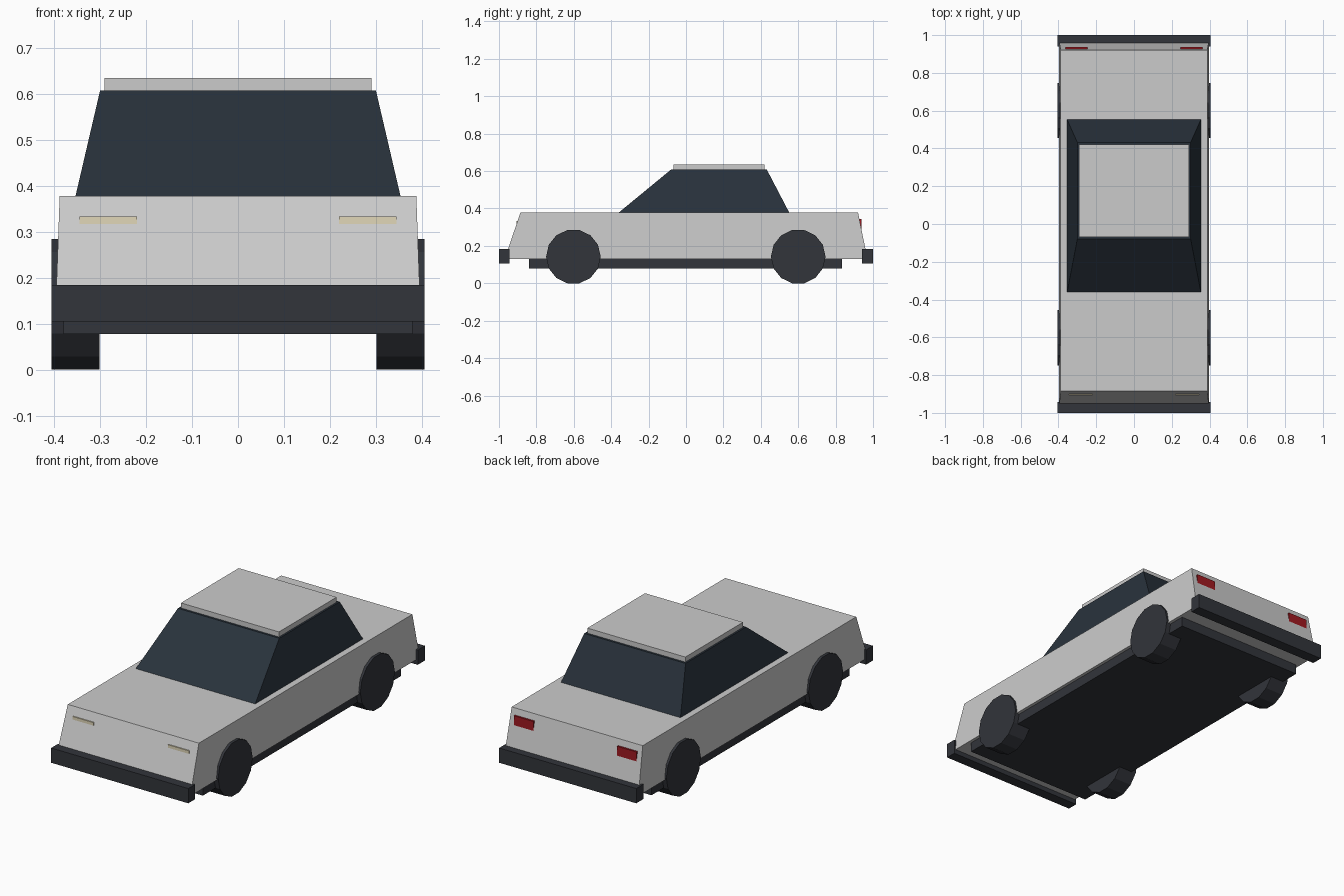
import bpy, math

if "Cube" in bpy.data.objects:
    bpy.data.objects.remove(bpy.data.objects["Cube"])


def material(name, rgb):
    m = bpy.data.materials.new(name)
    m.diffuse_color = (*rgb, 1)
    m.use_nodes = True
    m.node_tree.nodes["Principled BSDF"].inputs["Base Color"].default_value = m.diffuse_color
    return m


GLASS = material("dark_glass", (0.022, 0.032, 0.045))
TRIM = material("dark_trim", (0.032, 0.035, 0.043))
RED = material("red_lens", (0.35, 0.01, 0.015))
CREAM = material("cream_lens", (0.75, 0.68, 0.48))


def tapered_box(name, bottom, top, mat=None):
    """Each end is (half width, front y, back y, z)."""
    verts = []
    for w, y0, y1, z in (bottom, top):
        verts += [(-w, y0, z), (w, y0, z), (w, y1, z), (-w, y1, z)]
    faces = [(3, 2, 1, 0), (4, 5, 6, 7)]
    faces += [(i, (i + 1) % 4, (i + 1) % 4 + 4, i + 4) for i in range(4)]
    mesh = bpy.data.meshes.new(name)
    mesh.from_pydata(verts, [], faces)
    if mat:
        mesh.materials.append(mat)
    obj = bpy.data.objects.new(name, mesh)
    bpy.context.collection.objects.link(obj)
    return obj


def box(name, w, y0, y1, z0, z1, mat=None):
    return tapered_box(name, (w, y0, y1, z0), (w, y0, y1, z1), mat)


# Lower body, window block and roof
tapered_box("body", (0.397, -0.97, 0.97, 0.13), (0.388, -0.885, 0.92, 0.378))
tapered_box("cabin_windows", (0.354, -0.362, 0.553, 0.376),
            (0.30, -0.08, 0.432, 0.608), GLASS)
box("roof", 0.29, -0.068, 0.42, 0.60, 0.635)

# Underbody and bumpers
box("underbody", 0.38, -0.84, 0.835, 0.078, 0.135, TRIM)
box("front_bumper", 0.406, -1.0, -0.943, 0.105, 0.184, TRIM)
box("rear_bumper", 0.406, 0.94, 1.0, 0.105, 0.184, TRIM)

for side, sx in (("left", -1), ("right", 1)):
    # Lamps, partly sunk into the sloping ends
    lamp = box(side + "_headlight", 0.0625, -0.906, -0.87, 0.28, 0.333, CREAM)
    lamp.location.x = sx * 0.2825
    lamp = box(side + "_taillight", 0.0575, 0.90, 0.937, 0.29, 0.344, RED)
    lamp.location.x = sx * 0.305
    # Wheels
    for end, y in (("front", -0.602), ("rear", 0.60)):
        bpy.ops.mesh.primitive_cylinder_add(
            vertices=14, radius=0.146, depth=0.105,
            location=(sx * 0.3535, y, 0.1424), rotation=(0, math.pi / 2, 0))
        wheel = bpy.context.object
        wheel.name = f"{end}_{side}_wheel"
        wheel.data.materials.append(TRIM)
